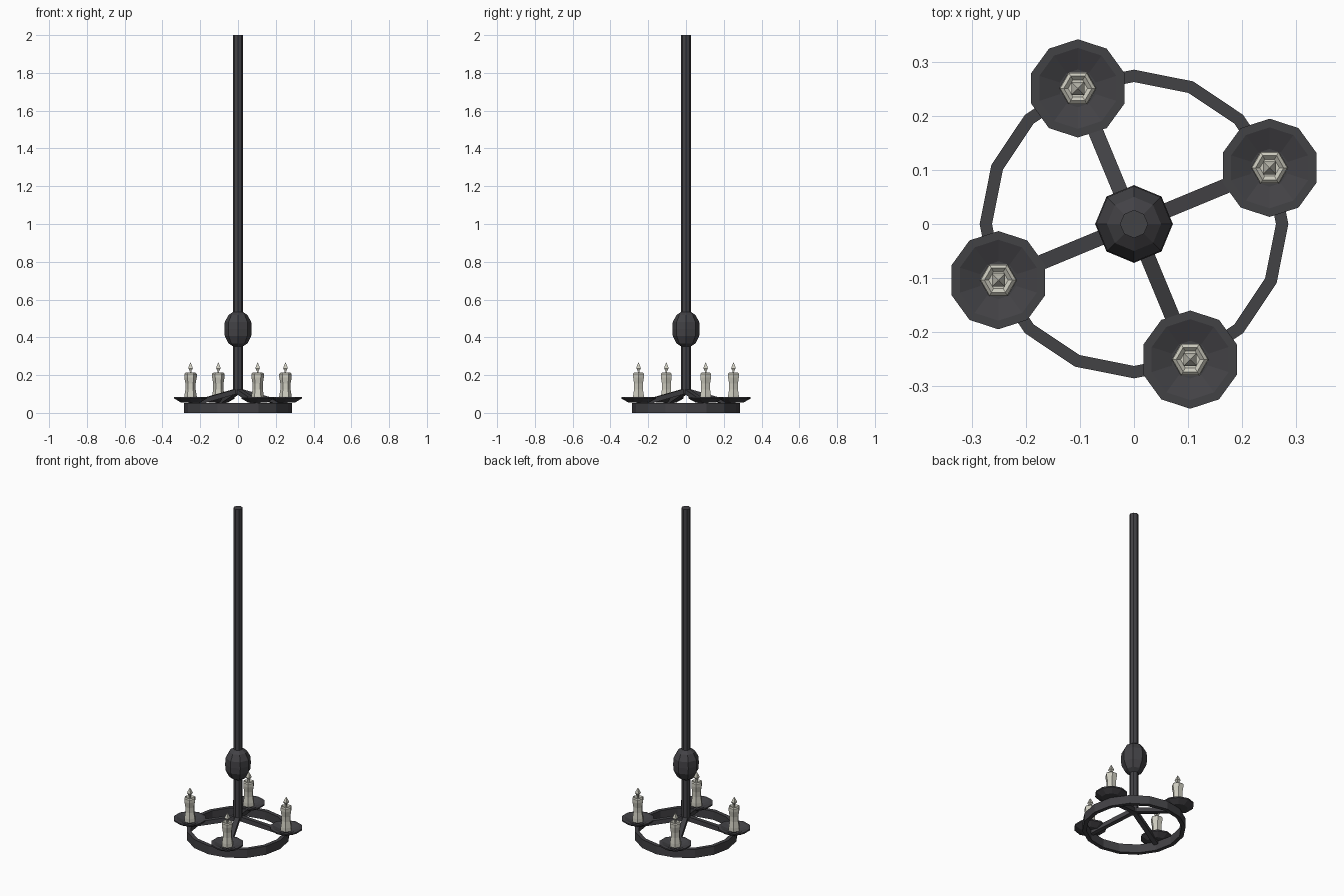
import bpy
import bmesh
import math
from mathutils import Vector, Matrix

if "Cube" in bpy.data.objects:
    bpy.data.objects.remove(bpy.data.objects["Cube"])


def material(name, rgb):
    m = bpy.data.materials.new(name)
    m.diffuse_color = (*rgb, 1)
    m.use_nodes = True
    m.node_tree.nodes["Principled BSDF"].inputs["Base Color"].default_value = m.diffuse_color
    return m


iron = material("dark iron", (0.055, 0.054, 0.060))
wax = material("cream wax", (0.62, 0.61, 0.53))


def finish(bm, name, mat):
    bmesh.ops.recalc_face_normals(bm, faces=bm.faces)
    mesh = bpy.data.meshes.new(name)
    bm.to_mesh(mesh)
    bm.free()
    mesh.materials.append(mat)
    ob = bpy.data.objects.new(name, mesh)
    bpy.context.collection.objects.link(ob)
    return ob


def lathe(name, profile, sides, mat, center=(0, 0), start=0.0, closed=False):
    """Revolve (radius, z) points about a vertical axis with flat sides."""
    bm = bmesh.new()
    rings = []
    for r, z in profile:
        ring = []
        for i in range(sides):
            a = start + 2 * math.pi * i / sides
            ring.append(bm.verts.new((center[0] + r * math.cos(a),
                                      center[1] + r * math.sin(a), z)))
        rings.append(ring)
    pairs = list(zip(rings, rings[1:]))
    if closed:
        pairs.append((rings[-1], rings[0]))
    for lo, hi in pairs:
        for i in range(sides):
            j = (i + 1) % sides
            bm.faces.new((lo[i], lo[j], hi[j], hi[i]))
    if not closed:
        bm.faces.new(rings[0])
        bm.faces.new(rings[-1])
    return finish(bm, name, mat)


# Hanging rod and its knob
lathe("hanging_rod", [(0.026, 0.10), (0.026, 2.0)], 8, iron)
lathe("rod_knob", [(0.026, 0.352), (0.05, 0.368), (0.07, 0.408), (0.072, 0.445),
                   (0.07, 0.482), (0.05, 0.518), (0.026, 0.534)], 8, iron)

# Flat band ring
lathe("band_ring", [(0.286, 0.0), (0.286, 0.052), (0.263, 0.052), (0.263, 0.0)],
      16, iron, closed=True)

# Four arms, each with dish, candle and flame
for k in range(4):
    ang = math.radians(22.5 + 90 * k)
    d = Vector((math.cos(ang), math.sin(ang), 0))
    c = d * 0.272

    # sloping arm: a square bar from the hub down to the ring
    a = Vector((0, 0, 0.117))
    b = d * 0.275 + Vector((0, 0, 0.045))
    bm = bmesh.new()
    bmesh.ops.create_cube(bm, size=1)
    axis = b - a
    pitch = math.atan2(-axis.z, 0.275)
    mat = (Matrix.Translation((a + b) / 2) @ Matrix.Rotation(ang, 4, 'Z')
           @ Matrix.Rotation(pitch, 4, 'Y')
           @ Matrix.Diagonal((axis.length, 0.028, 0.026, 1)))
    bmesh.ops.transform(bm, matrix=mat, verts=bm.verts)
    finish(bm, f"arm_{k}", iron)

    # shallow drip dish
    lathe(f"drip_dish_{k}", [(0.055, 0.056), (0.091, 0.076), (0.091, 0.084),
                             (0.075, 0.084), (0.035, 0.068)],
          10, iron, c, math.pi / 2)

    # melted candle with a slim waist and a hollowed top
    lathe(f"candle_{k}", [(0.034, 0.066), (0.033, 0.09), (0.027, 0.125),
                          (0.027, 0.155), (0.033, 0.188), (0.033, 0.207),
                          (0.026, 0.213), (0.018, 0.206)], 6, wax, c)

    # four-sided flame
    lathe(f"flame_{k}", [(0.005, 0.204), (0.006, 0.222), (0.017, 0.236),
                         (0.011, 0.250), (0.001, 0.267)],
          4, wax, c, math.pi / 4)
